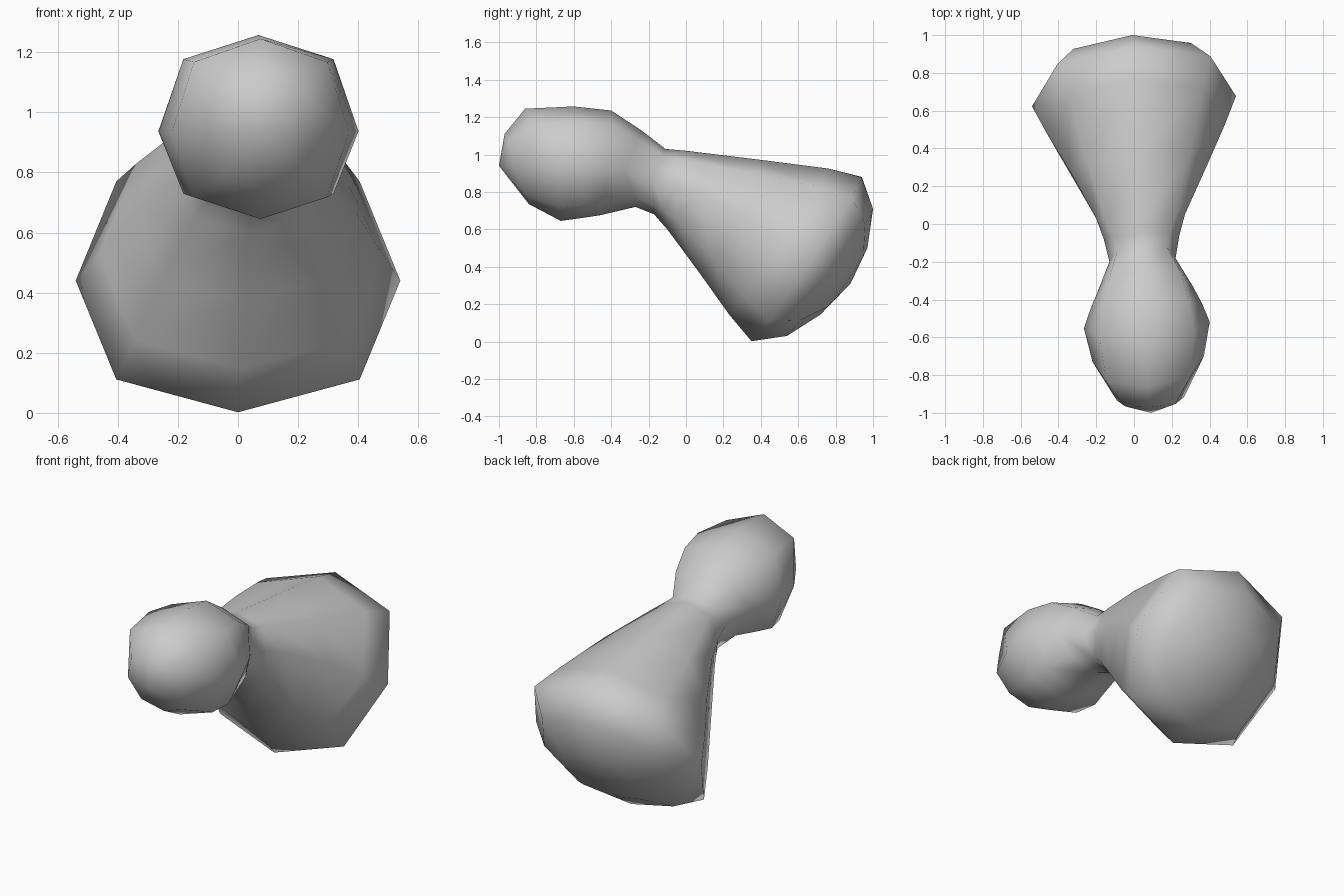
import bpy, bmesh
from mathutils import Vector

# Stations from front to rear:
# (centre x, half width), top (y, z), side (y, z), bottom (y, z)
STATIONS = [
    ((0.087, 0.178), (-0.97, 1.11), (-0.925, 0.93), (-0.84, 0.735)),   # front cap
    ((0.075, 0.295), (-0.86, 1.245), (-0.715, 0.935), (-0.67, 0.645)),
    ((0.068, 0.333), (-0.60, 1.257), (-0.535, 0.937), (-0.56, 0.66)),
    ((0.065, 0.295), (-0.40, 1.235), (-0.435, 0.94), (-0.46, 0.675)),
    ((0.060, 0.250), (-0.24, 1.13), (-0.34, 0.93), (-0.27, 0.72)),
    ((0.045, 0.175), (-0.11, 1.03), (-0.19, 0.87), (-0.17, 0.68)),     # neck
    ((0.040, 0.200), (-0.055, 1.025), (-0.07, 0.84), (-0.14, 0.645)),
    ((0.035, 0.235), (0.0, 1.02), (0.04, 0.80), (-0.10, 0.60)),
    ((0.025, 0.365), (0.37, 0.975), (0.30, 0.67), (0.07, 0.37)),
    ((0.010, 0.470), (0.76, 0.925), (0.50, 0.53), (0.23, 0.145)),
    ((0.0, 0.540), (0.94, 0.88), (0.65, 0.44), (0.35, 0.002)),         # rear rim
    ((-0.01, 0.415), (1.0, 0.71), (0.77, 0.37), (0.54, 0.03)),         # rear dome
    ((-0.01, 0.230), (0.97, 0.50), (0.85, 0.32), (0.72, 0.145)),
]
FRONT_POLE = (0.09, -1.0, 0.94)
REAR_POLE = (-0.01, 0.88, 0.31)
DIAGONAL = 0.75
SKEW = 0.05


def add_ring(bm, station):
    """Eight-sided section, starting at the top and going round."""
    (cx, w), top, side, bottom = station
    d = DIAGONAL
    pattern = [(0, 1), (d, d), (1, 0), (d, -d), (0, -1), (-d, -d), (-1, 0), (-d, d)]
    ring = []
    for u, v in pattern:
        end = Vector(top if v >= 0 else bottom)
        p = Vector(side).lerp(end, abs(v))
        ring.append(bm.verts.new((cx + u * w, p.x + SKEW * u * w, p.y)))
    return ring


# Body: one skin lofted through the sections and closed by two domed caps
bm = bmesh.new()
rings = [add_ring(bm, s) for s in STATIONS]
for a, b in zip(rings, rings[1:]):
    for i in range(8):
        j = (i + 1) % 8
        bm.faces.new((a[i], a[j], b[j], b[i]))
for ring, pole in ((rings[0], FRONT_POLE), (rings[-1], REAR_POLE)):
    tip = bm.verts.new(pole)
    for i in range(8):
        bm.faces.new((ring[i], ring[(i + 1) % 8], tip))
bmesh.ops.recalc_face_normals(bm, faces=bm.faces[:])
for f in bm.faces:
    f.smooth = True

mesh = bpy.data.meshes.new("two_lobed_body")
bm.to_mesh(mesh)
bm.free()
body = bpy.data.objects.new("two_lobed_body", mesh)
bpy.context.collection.objects.link(body)
